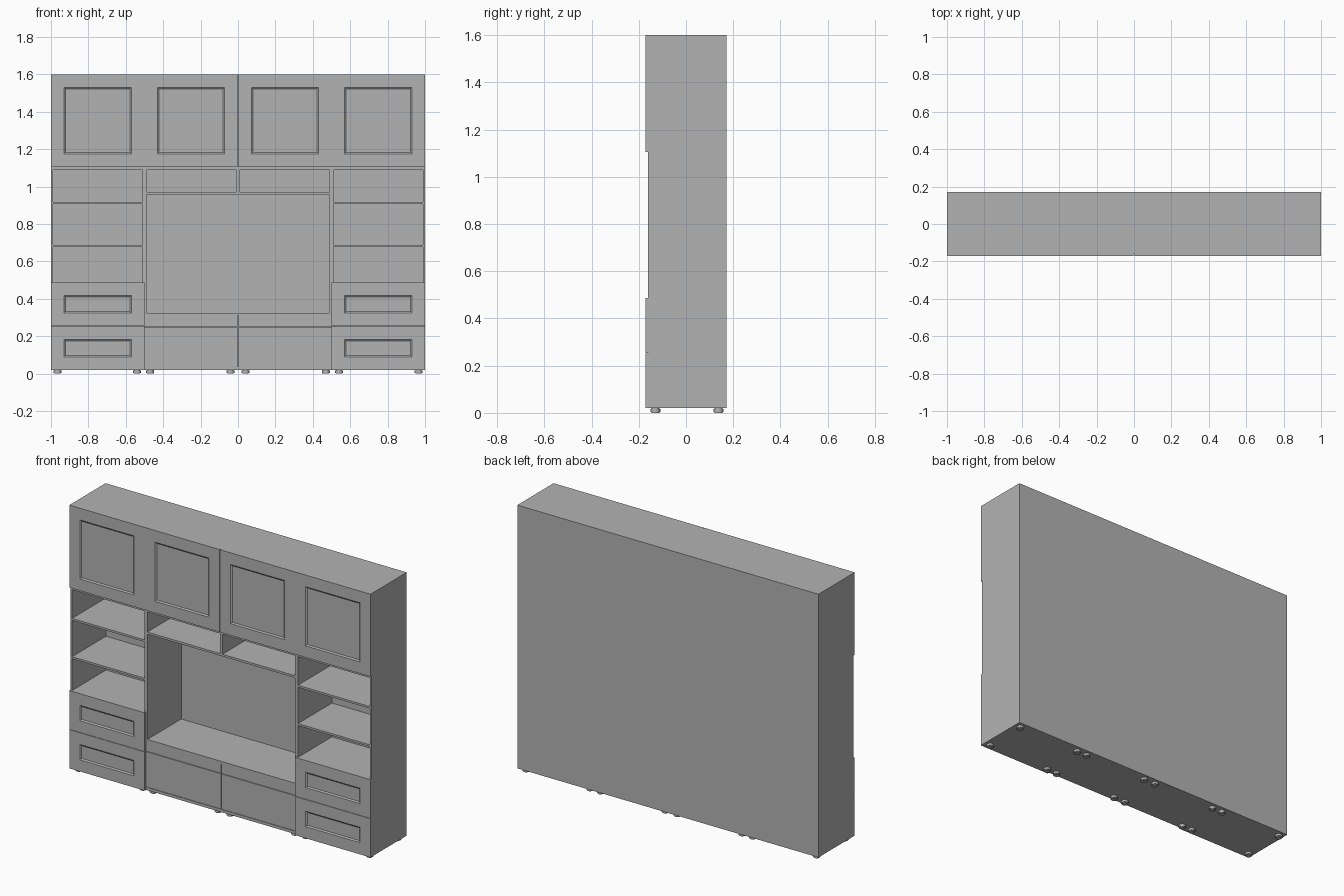
import bpy
import bmesh

cube = bpy.data.objects.get("Cube")
if cube:
    bpy.data.objects.remove(cube, do_unlink=True)

grey = bpy.data.materials.new("plain_grey")
grey.use_nodes = True
grey.diffuse_color = (0.45, 0.45, 0.45, 1)
grey.node_tree.nodes["Principled BSDF"].inputs["Base Color"].default_value = (0.45, 0.45, 0.45, 1)

FACE = -0.172    # front of doors and drawers
FRONT = -0.16    # front of the carcass
BACK = 0.172
INNER = 0.162    # inside of the back panel
T = 0.012        # board thickness
SEAM = 0.0015    # half gap between fronts


def finish(name, bm):
    mesh = bpy.data.meshes.new(name)
    bm.to_mesh(mesh)
    bm.free()
    mesh.materials.append(grey)
    obj = bpy.data.objects.new(name, mesh)
    bpy.context.collection.objects.link(obj)
    return obj


def box(name, x, y, z, panel=False):
    """Box from (low, high) ranges; panel sinks a framed field in the front."""
    bm = bmesh.new()
    bmesh.ops.create_cube(bm, size=1)
    for v in bm.verts:
        v.co = [r[0] if c < 0 else r[1] for c, r in zip(v.co, (x, y, z))]
    if panel:
        front = [f for f in bm.faces if f.normal.y < -0.9]
        bmesh.ops.inset_region(bm, faces=front, thickness=0.07, use_even_offset=True)
        bmesh.ops.inset_region(bm, faces=front, thickness=0.008, depth=-0.006,
                               use_even_offset=True)
    return finish(name, bm)


def side_range(side, a, b):
    return tuple(sorted((side * a, side * b)))


def foot(name, x, y):
    bm = bmesh.new()
    for radius, low, high in ((0.021, 0.004, 0.016), (0.017, 0, 0.022)):
        ret = bmesh.ops.create_cone(bm, cap_ends=True, segments=20, radius1=radius,
                                    radius2=radius, depth=high - low)
        bmesh.ops.translate(bm, verts=ret["verts"], vec=(x, y, (low + high) / 2))
    obj = finish(name, bm)
    for p in obj.data.polygons:
        p.use_smooth = abs(p.normal.z) < 0.5


depth = (FRONT, INNER)

# Full back and the upper cabinet body
box("back_panel", (-1, 1), (INNER, BACK), (0.02, 1.09))
box("upper_cabinet", (-1, 1), (FRONT, BACK), (1.09, 1.6))

# Central unit: floor, drawer core, display shelf and divider
box("centre_base_board", (-0.5, 0.5), depth, (0.02, 0.037))
box("centre_drawer_core", (-0.5, 0.5), (FRONT + 0.01, INNER), (0.037, 0.31))
box("display_floor", (-0.49, 0.49), depth, (0.31, 0.325))
box("display_top_shelf", (-0.49, 0.49), depth, (0.957, 0.97))
box("niche_divider", (-0.009, 0.009), depth, (0.97, 1.09))

for side, label in ((1, "left"), (-1, "right")):
    def part(name, a, b, y, z, panel=False):
        return box(label + "_" + name, side_range(side, a, b), y, z, panel)

    # Upper doors
    part("inner_door", SEAM, 0.5, (FACE, FRONT), (1.105, 1.6), True)
    part("outer_door", 0.5, 1, (FACE, FRONT), (1.105, 1.6), True)

    # Central side wall and flush drawer fronts
    part("centre_wall", 0.49, 0.5, depth, (0.31, 1.09))
    part("centre_drawer", SEAM, 0.5, (FRONT, FRONT + 0.01), (0.039, 0.25))
    part("centre_rail", SEAM, 0.5, (FRONT, FRONT + 0.01), (0.253, 0.31))

    # Tower: walls, drawer body and shelves
    part("tower_inner_wall", 0.5, 0.51, depth, (0.02, 1.09))
    part("tower_outer_wall", 0.99, 1, depth, (0.02, 1.09))
    part("tower_drawer_body", 0.51, 0.99, depth, (0.02, 0.485))
    for i, z in enumerate((0.676, 0.906)):
        part("tower_shelf_%d" % (i + 1), 0.51, 0.99, depth, (z, z + T))
    part("lower_drawer", 0.5, 1, (FACE, FRONT), (0.02, 0.2525), True)
    part("upper_drawer", 0.5, 1, (FACE, FRONT), (0.2545, 0.487), True)

    # Feet
    for i, x in enumerate((0.04, 0.47, 0.54, 0.965)):
        foot("%s_front_foot_%d" % (label, i + 1), side * x, -0.13)
        foot("%s_back_foot_%d" % (label, i + 1), side * x, 0.138)
